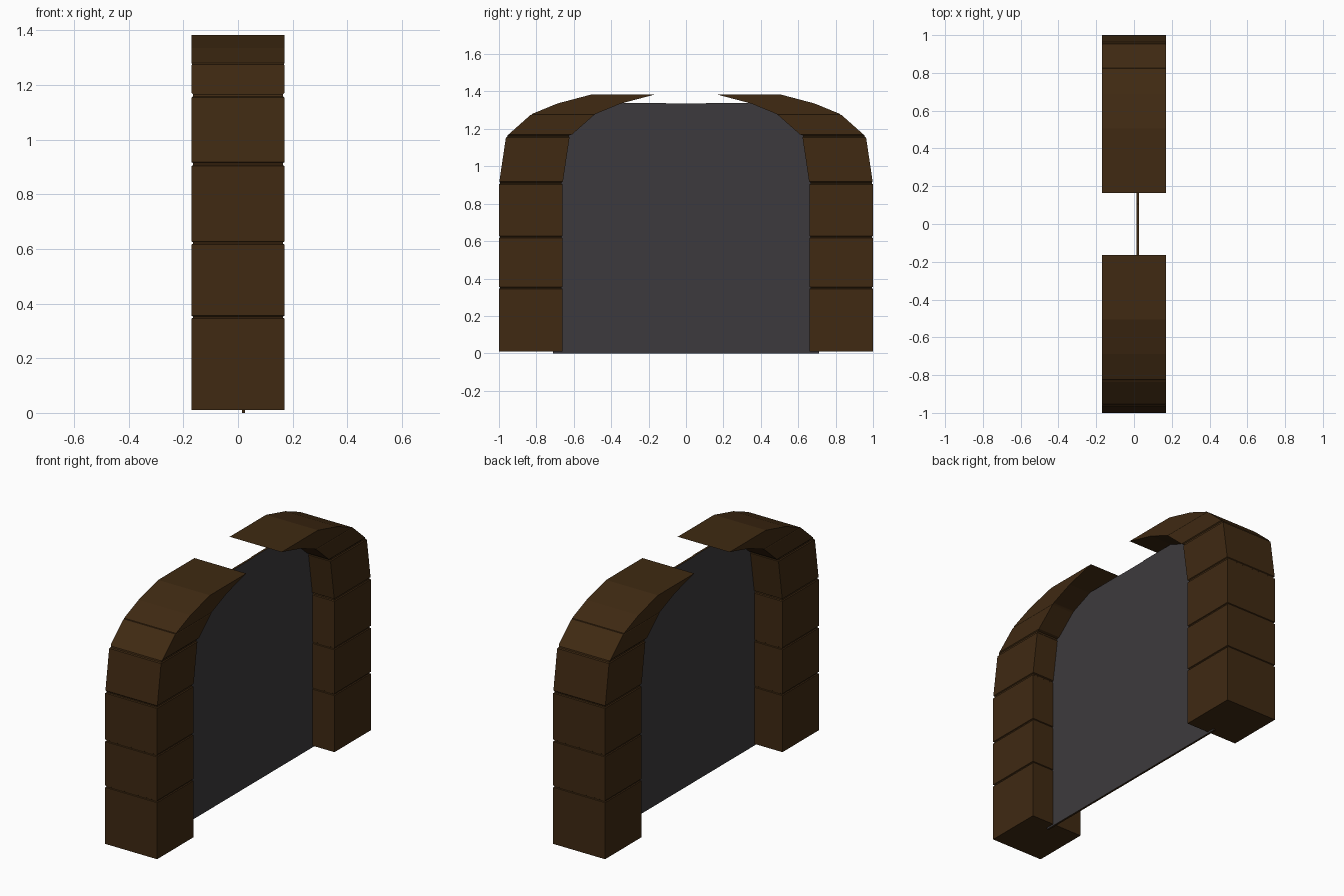
import bpy, bmesh

if "Cube" in bpy.data.objects:
    bpy.data.objects.remove(bpy.data.objects["Cube"])

def material(name, rgb):
    m = bpy.data.materials.new(name)
    m.diffuse_color = (*rgb, 1)
    m.use_nodes = True
    m.node_tree.nodes["Principled BSDF"].inputs["Base Color"].default_value = m.diffuse_color
    return m

wood = material("dark_brown", (0.05, 0.0225, 0.006))
grey = material("dark_grey", (0.046, 0.042, 0.047))

def make_object(name, bm, mats):
    bmesh.ops.recalc_face_normals(bm, faces=bm.faces)
    mesh = bpy.data.meshes.new(name)
    bm.to_mesh(mesh)
    bm.free()
    for m in mats:
        mesh.materials.append(m)
    obj = bpy.data.objects.new(name, mesh)
    bpy.context.collection.objects.link(obj)
    return obj

# Square rings up one arch leg: (centre y, height, half width); narrower pairs are joints
H, J = 0.17, 0.165
RINGS = [
    (0.83, 0.01, H), (0.83, 0.345, H), (0.83, 0.348, J), (0.83, 0.353, J),
    (0.83, 0.356, H), (0.83, 0.616, H), (0.83, 0.619, J), (0.83, 0.625, J),
    (0.83, 0.628, H), (0.83, 0.903, H), (0.83, 0.907, J), (0.83, 0.914, J),
    (0.828, 0.918, H), (0.793, 1.154, H), (0.791, 1.158, J), (0.789, 1.166, J),
    (0.778, 1.171, H), (0.663, 1.273, H), (0.657, 1.276, J + 0.003),
    (0.653, 1.28, H), (0.517, 1.336, H), (0.335, 1.384, H),
]

def arch_leg(name, side):
    bm = bmesh.new()
    rings = [[bm.verts.new((sx * h, side * (y + sy * h), z))
              for sx, sy in ((-1, -1), (1, -1), (1, 1), (-1, 1))]
             for y, z, h in RINGS]
    for a, b in zip(rings, rings[1:]):
        for i in range(4):
            k = (i + 1) % 4
            bm.faces.new((a[i], a[k], b[k], b[i]))
    bm.faces.new(rings[0])
    bm.faces.new(rings[-1])
    return make_object(name, bm, [wood])

arch_leg("front_arch_leg", -1)
arch_leg("back_arch_leg", 1)

# Thin panel filling the opening, tucked into the legs, with brown edges
half = [(0.71, 0), (0.71, 0.92), (0.67, 1.18), (0.53, 1.29), (0.37, 1.338), (0.11, 1.338), (0.10, 1.335)]
outline = half + [(-y, z) for y, z in reversed(half)]
bm = bmesh.new()
face = bm.faces.new([bm.verts.new((0.014, y, z)) for y, z in outline])
ext = bmesh.ops.extrude_face_region(bm, geom=[face], use_keep_orig=True)
bmesh.ops.translate(bm, vec=(0.012, 0, 0),
                    verts=[v for v in ext["geom"] if isinstance(v, bmesh.types.BMVert)])
bm.normal_update()
for f in bm.faces:
    f.material_index = 0 if abs(f.normal.x) > 0.5 else 1
make_object("door_panel", bm, [grey, wood])
